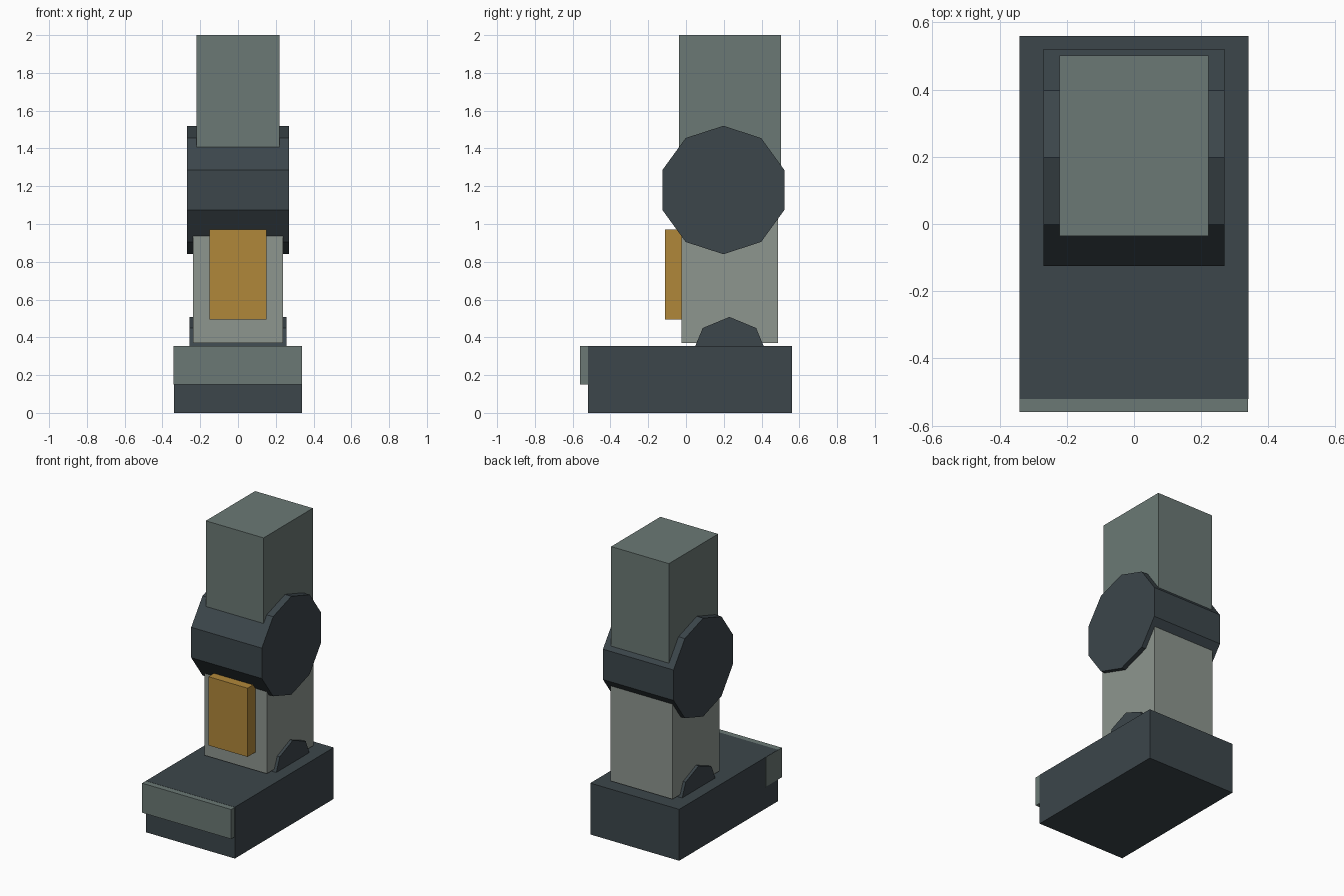
import bpy
import bmesh
from math import sin, cos, tau

cube = bpy.data.objects.get("Cube")
if cube:
    bpy.data.objects.remove(cube, do_unlink=True)


def make_material(name, rgb):
    mat = bpy.data.materials.new(name)
    mat.use_nodes = True
    mat.diffuse_color = (*rgb, 1)
    mat.node_tree.nodes["Principled BSDF"].inputs["Base Color"].default_value = (*rgb, 1)
    return mat


dark = make_material("dark slate", (0.045, 0.061, 0.07))
grey = make_material("grey green", (0.147, 0.191, 0.178))
pale = make_material("pale grey", (0.27, 0.305, 0.275))
gold = make_material("amber", (0.434, 0.242, 0.042))


def prism(name, outline, x_min, x_max, mat):
    """Extrude a (y, z) outline along x."""
    bm = bmesh.new()
    face = bm.faces.new([bm.verts.new((x_min, y, z)) for y, z in outline])
    new = bmesh.ops.extrude_face_region(bm, geom=[face])["geom"]
    verts = [v for v in new if isinstance(v, bmesh.types.BMVert)]
    bmesh.ops.translate(bm, verts=verts, vec=(x_max - x_min, 0, 0))
    bmesh.ops.recalc_face_normals(bm, faces=bm.faces)
    mesh = bpy.data.meshes.new(name)
    bm.to_mesh(mesh)
    bm.free()
    mesh.materials.append(mat)
    obj = bpy.data.objects.new(name, mesh)
    bpy.context.collection.objects.link(obj)
    return obj


def box(name, x, y, z, mat):
    outline = [(y[0], z[0]), (y[1], z[0]), (y[1], z[1]), (y[0], z[1])]
    return prism(name, outline, x[0], x[1], mat)


def joint(name, half_width, y, z, radius, sides, mat):
    outline = [(y + radius * sin(tau * i / sides), z + radius * cos(tau * i / sides))
               for i in range(sides)]
    return prism(name, outline, -half_width, half_width, mat)


# Foot with a toe cap whose faces sit almost flush with it
box("foot", (-0.34, 0.34), (-0.52, 0.56), (0, 0.355), dark)
box("toe_cap", (-0.341, 0.339), (-0.56, -0.385), (0.15, 0.354), grey)

# Faceted joints
joint("ankle_joint", 0.258, 0.23, 0.308, 0.2, 8, dark)
joint("knee_joint", 0.27, 0.198, 1.18, 0.34, 10, dark)

# Leg segments
box("shin", (-0.238, 0.238), (-0.025, 0.487), (0.37, 1.1), pale)
box("shin_guard", (-0.15, 0.15), (-0.11, -0.015), (0.495, 0.97), gold)
box("thigh", (-0.221, 0.221), (-0.036, 0.502), (1.2, 2), grey)
